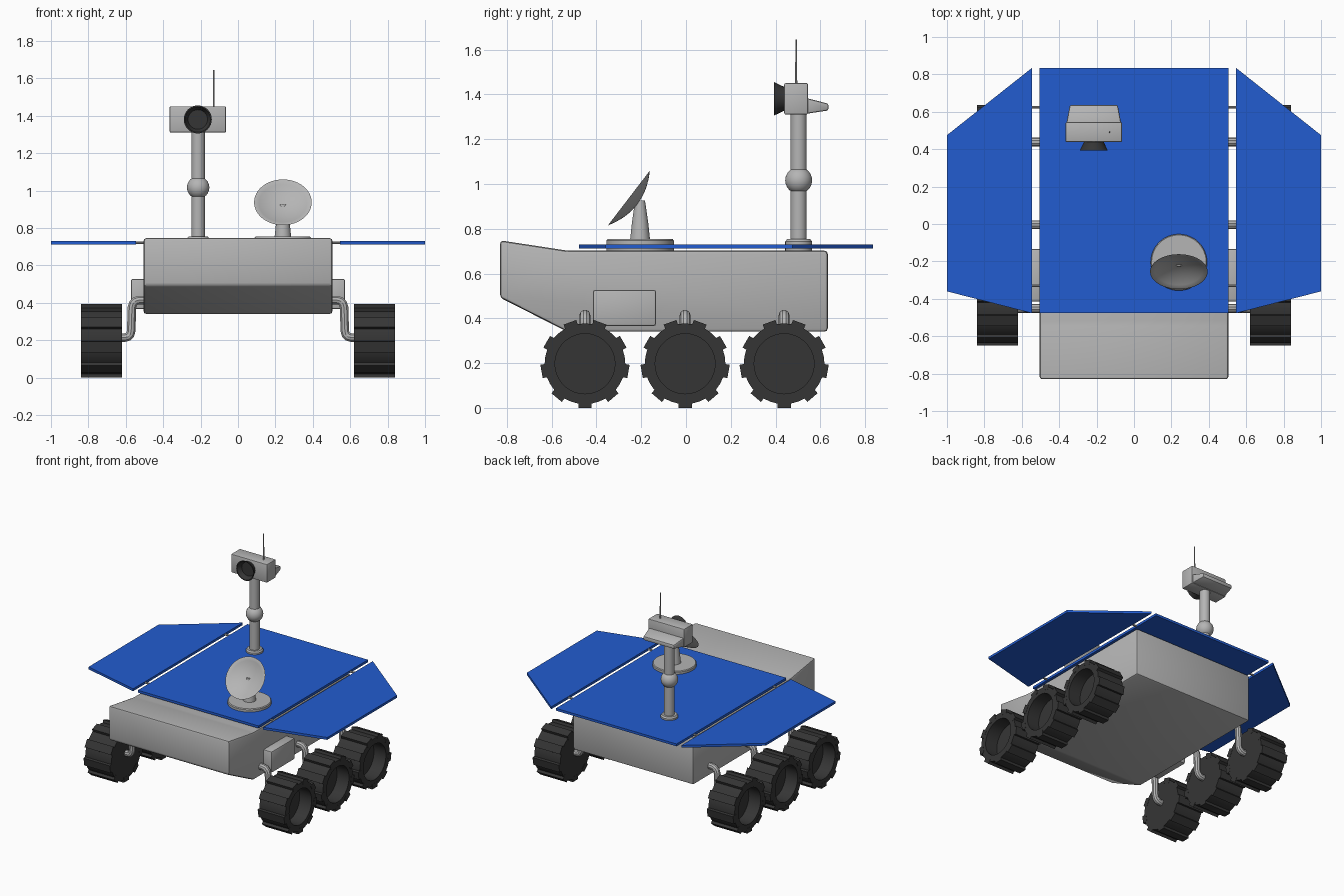
import bpy, bmesh, math
from mathutils import Vector, Matrix

if "Cube" in bpy.data.objects:
    bpy.data.objects.remove(bpy.data.objects["Cube"])


def material(name, rgb):
    m = bpy.data.materials.new(name)
    m.diffuse_color = (*rgb, 1)
    m.use_nodes = True
    m.node_tree.nodes["Principled BSDF"].inputs["Base Color"].default_value = m.diffuse_color
    return m


GREY = material("light_grey", (0.46, 0.46, 0.46))
BLUE = material("solar_blue", (0.016, 0.107, 0.63))
DARK = material("dark_rubber", (0.036, 0.036, 0.036))


def finish(bm, name, mat):
    bmesh.ops.recalc_face_normals(bm, faces=bm.faces)
    me = bpy.data.meshes.new(name)
    bm.to_mesh(me)
    bm.free()
    me.shade_smooth()
    me.set_sharp_from_angle(angle=math.radians(32))
    me.materials.append(mat)
    ob = bpy.data.objects.new(name, me)
    bpy.context.collection.objects.link(ob)
    return ob


def prism(name, pts, vec, mat, bevel=0.0):
    """Extrude a flat outline along vec."""
    bm = bmesh.new()
    f = bm.faces.new([bm.verts.new(p) for p in pts])
    ext = bmesh.ops.extrude_face_region(bm, geom=[f], use_keep_orig=True)
    bmesh.ops.translate(bm, vec=vec, verts=[g for g in ext["geom"] if isinstance(g, bmesh.types.BMVert)])
    if bevel:
        bmesh.ops.recalc_face_normals(bm, faces=bm.faces)
        bmesh.ops.bevel(bm, geom=bm.edges[:], offset=bevel, segments=2, profile=0.5, affect='EDGES')
    return finish(bm, name, mat)


def box(name, lo, hi, mat, bevel=0.0):
    (x0, y0, z0), (x1, y1, z1) = lo, hi
    return prism(name, [(x0, y0, z0), (x1, y0, z0), (x1, y1, z0), (x0, y1, z0)],
                 (0, 0, z1 - z0), mat, bevel)


def add_lathe(bm, prof, at, axis, n):
    """Revolve (radius, height) points around an axis through at."""
    M = Matrix.Translation(at) @ Vector(axis).to_track_quat('Z', 'Y').to_matrix().to_4x4()
    rings = []
    for r, h in prof:
        k = 1 if r == 0 else n
        rings.append([bm.verts.new(M @ Vector((r * math.cos(2 * math.pi * i / n),
                                               r * math.sin(2 * math.pi * i / n), h))) for i in range(k)])
    for a, b in zip(rings, rings[1:]):
        for i in range(n):
            j = (i + 1) % n
            q = [a[i % len(a)], a[j % len(a)], b[j % len(b)], b[i % len(b)]]
            bm.faces.new(list(dict.fromkeys(q)))


def lathe(name, prof, at, axis, mat, n=32):
    bm = bmesh.new()
    add_lathe(bm, prof, at, axis, n)
    return finish(bm, name, mat)


def pipe(name, pts, r, mat):
    cu = bpy.data.curves.new(name, 'CURVE')
    cu.dimensions = '3D'
    cu.bevel_depth, cu.bevel_resolution, cu.use_fill_caps = r, 3, True
    sp = cu.splines.new('POLY')
    sp.points.add(len(pts) - 1)
    for p, co in zip(sp.points, pts):
        p.co = (*co, 1)
    tmp = bpy.data.objects.new(name + "_path", cu)
    bpy.context.collection.objects.link(tmp)
    bpy.context.view_layer.update()
    me = bpy.data.meshes.new_from_object(tmp.evaluated_get(bpy.context.evaluated_depsgraph_get()))
    bm = bmesh.new()
    bm.from_mesh(me)
    bmesh.ops.remove_doubles(bm, verts=bm.verts, dist=1e-5)
    bpy.data.objects.remove(tmp)
    bpy.data.meshes.remove(me)
    return finish(bm, name, mat)


# Chassis
side = [(-0.83, 0.748), (-0.53, 0.702), (0.633, 0.702), (0.633, 0.34), (-0.53, 0.34), (-0.83, 0.492)]
prism("chassis", [(-0.505, y, z) for y, z in side], (1.01, 0, 0), GREY, 0.015)

# Solar panels
Z0, ZT = 0.712, 0.018
box("centre_panel", (-0.505, -0.477, Z0), (0.505, 0.835, Z0 + ZT), BLUE)
for s, tag in ((1, "right"), (-1, "left")):
    wing = [(0.545, -0.477), (1.0, -0.36), (1.0, 0.475), (0.545, 0.835)]
    prism("wing_panel_" + tag, [(s * x, y, Z0) for x, y in wing], (0, 0, ZT), BLUE)
    for y in (-0.33, 0.625):
        lathe("hinge_" + tag, [(0, 0), (0.007, 0), (0.007, 0.08), (0, 0.08)],
              (s * 0.485, y, Z0 + ZT / 2), (s, 0, 0), GREY, 10)

    # Side equipment box
    xs = sorted((s * 0.48, s * 0.573))
    box("side_box_" + tag, (xs[0], -0.415, 0.366), (xs[1], -0.134, 0.527), GREY, 0.01)

    # Wheels with lugs, recessed on the outside, and their bent arms
    for yc in (-0.451, -0.004, 0.438):
        bm = bmesh.new()
        add_lathe(bm, [(0, 0), (0.18, 0), (0.18, 0.218), (0.134, 0.218), (0.134, 0.118), (0, 0.118)],
                  (s * 0.621, yc, 0.197), (s, 0, 0), 36)
        for i in range(9):
            a = math.radians(-90 + 40 * i)
            M = (Matrix.Translation((s * 0.73, yc, 0.197)) @ Matrix.Rotation(a, 4, 'X')
                 @ Matrix.Translation((0, 0.178, 0)) @ Matrix.Diagonal((0.22, 0.038, 0.06, 1)))
            bmesh.ops.create_cube(bm, size=1, matrix=M)
        finish(bm, "wheel_" + tag, DARK)
        path = [(0.48, 0.414), (0.53, 0.414), (0.548, 0.409), (0.561, 0.396), (0.567, 0.375),
                (0.571, 0.25), (0.576, 0.23), (0.588, 0.218), (0.605, 0.214), (0.64, 0.214)]
        pipe("wheel_arm_" + tag, [(s * x, yc, z) for x, z in path], 0.024, GREY)

# Mast with flange and ball joint
MX, MY = -0.213, 0.503
lathe("mast", [(0, 0.69), (0.036, 0.69), (0.036, 1.33), (0, 1.33)], (MX, MY, 0), (0, 0, 1), GREY)
lathe("mast_flange", [(0, 0.69), (0.06, 0.69), (0.06, 0.742), (0.052, 0.753), (0, 0.753)],
      (MX, MY, 0), (0, 0, 1), GREY)
ball = [(0.06 * math.sin(math.pi * i / 12) if 0 < i < 12 else 0, -0.06 * math.cos(math.pi * i / 12))
        for i in range(13)]
lathe("mast_joint", ball, (MX, MY, 1.016), (0, 0, 1), GREY)

# Camera head, tapered rear housing, lens hood and antenna
box("camera_head", (-0.366, 0.438, 1.31), (-0.064, 0.545, 1.45), GREY, 0.007)
bm = bmesh.new()
for y, hw, z0, z1 in ((0.53, 0.148, 1.312, 1.385), (0.636, 0.128, 1.328, 1.358)):
    for x in (-hw, hw):
        for z in (z0, z1):
            bm.verts.new((-0.215 + x, y, z))
bmesh.ops.convex_hull(bm, input=bm.verts[:])
bmesh.ops.dissolve_limit(bm, angle_limit=0.01, verts=bm.verts[:], edges=bm.edges[:])
bmesh.ops.bevel(bm, geom=bm.edges[:], offset=0.008, segments=2, profile=0.5, affect='EDGES')
finish(bm, "camera_rear", GREY)
lathe("lens_hood", [(0, -0.01), (0.053, -0.01), (0.053, 0), (0.075, 0.045), (0.068, 0.045),
                    (0.052, 0.012), (0, 0.012)], (-0.215, 0.438, 1.38), (0, -1, 0), DARK)
lathe("antenna", [(0, 0), (0.005, 0), (0.004, 0.205), (0, 0.205)], (-0.13, 0.492, 1.44), (0, 0, 1), GREY, 10)

# Dish antenna on its turntable
DX, DY = 0.24, -0.205
lathe("dish_turntable", [(0, 0.69), (0.151, 0.69), (0.151, 0.747), (0.146, 0.753), (0, 0.753)],
      (DX, DY, 0), (0, 0, 1), GREY, 48)
lathe("dish_post", [(0, 0.745), (0.045, 0.745), (0.036, 0.83), (0.022, 0.925), (0, 0.925)],
      (DX, DY, 0), (0, 0, 1), GREY)
R, N = 0.154, 8
back = [(R * i / N, -0.047 * (1 - (i / N) ** 2)) for i in range(N + 1)]
front = [(0.146 * i / N, -0.036 * (1 - (i / N) ** 2)) for i in range(N, -1, -1)]
lathe("dish", back + front, (DX, -0.255, 0.937), (0, -0.794, 0.608), GREY, 48)
